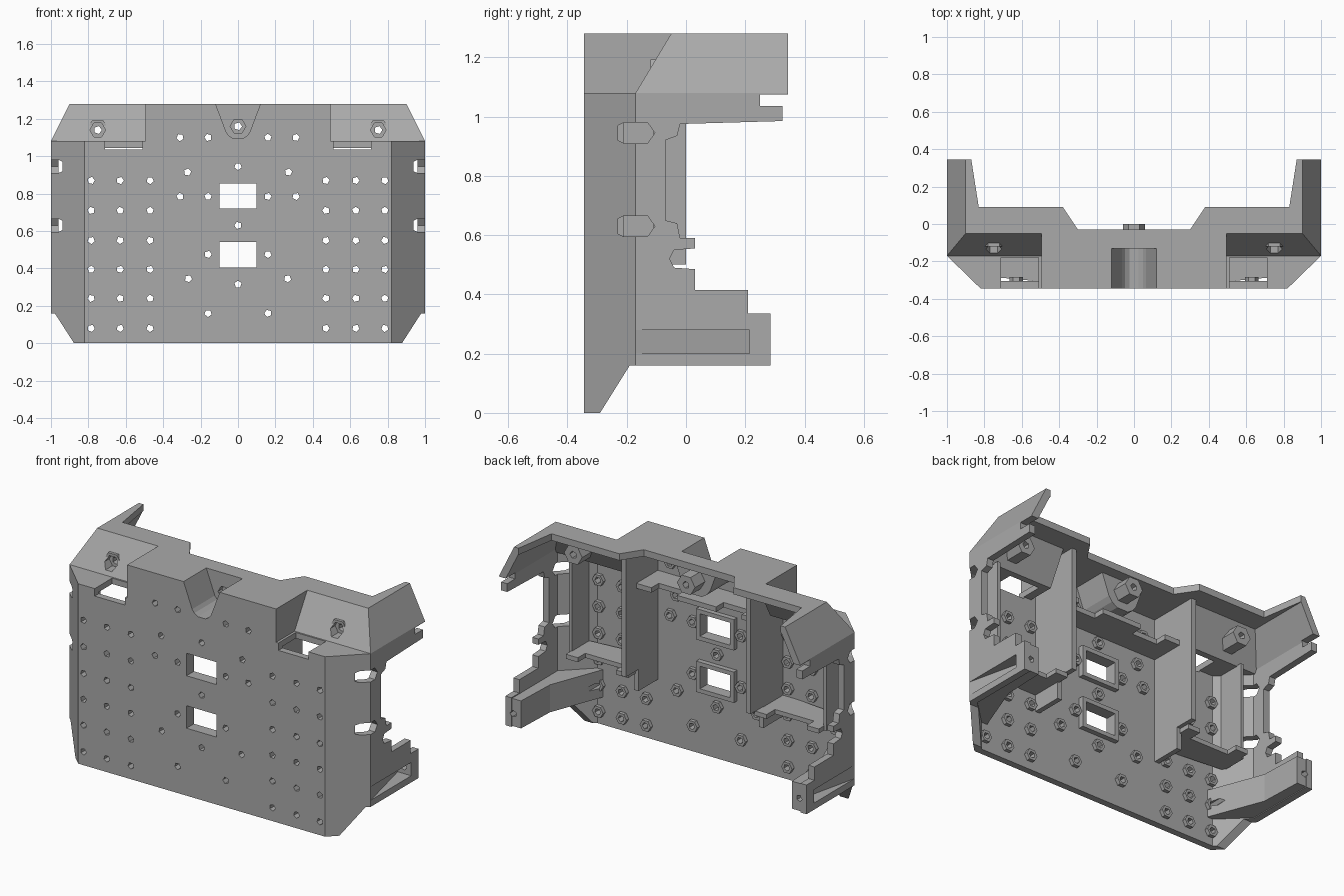
import bpy, bmesh, math

if "Cube" in bpy.data.objects:
    bpy.data.objects.remove(bpy.data.objects["Cube"])

GREY = bpy.data.materials.new("plain_grey")
GREY.diffuse_color = (0.4, 0.4, 0.4, 1)
GREY.use_nodes = True
GREY.node_tree.nodes["Principled BSDF"].inputs["Base Color"].default_value = GREY.diffuse_color
T = 0.04          # wall thickness
FRONT = -0.345    # outer face of the front plate
IN = FRONT + T    # inner face of the front plate


def solid(name, pieces):
    """One object from extruded polygons: (axis, points, start, end)."""
    bm = bmesh.new()
    for axis, pts, a, b in pieces:
        put = {'x': lambda p, q, d: (d, p, q),
               'y': lambda p, q, d: (p, d, q),
               'z': lambda p, q, d: (p, q, d)}[axis]
        lo = [bm.verts.new(put(p, q, a)) for p, q in pts]
        hi = [bm.verts.new(put(p, q, b)) for p, q in pts]
        bm.faces.new(lo)
        bm.faces.new(hi[::-1])
        n = len(pts)
        for i in range(n):
            j = (i + 1) % n
            bm.faces.new((lo[j], lo[i], hi[i], hi[j]))
    bmesh.ops.recalc_face_normals(bm, faces=bm.faces)
    me = bpy.data.meshes.new(name)
    bm.to_mesh(me)
    bm.free()
    me.materials.append(GREY)
    ob = bpy.data.objects.new(name, me)
    bpy.context.collection.objects.link(ob)
    return ob


def both(pieces):
    """The pieces plus their mirror images across x = 0."""
    out = list(pieces)
    for axis, pts, a, b in pieces:
        if axis == 'x':
            out.append((axis, pts, -a, -b))
        else:
            out.append((axis, [(-p, q) for p, q in pts], a, b))
    return out


def sym(pts):
    """Close a right-hand half outline with its mirror image."""
    return pts + [(-p, q) for p, q in reversed(pts)]


def rect(p0, p1, q0, q1):
    return [(p0, q0), (p1, q0), (p1, q1), (p0, q1)]


def ngon(x, z, r, n=6, turn=0.0):
    return [(x + r * math.cos(turn + i * math.tau / n),
             z + r * math.sin(turn + i * math.tau / n)) for i in range(n)]


def combine(ob, other, op='DIFFERENCE', keep=False):
    m = ob.modifiers.new("bool", 'BOOLEAN')
    m.operation, m.solver, m.object = op, 'EXACT', other
    m.use_self = op == 'UNION'
    bpy.context.view_layer.objects.active = ob
    bpy.ops.object.modifier_apply(modifier=m.name)
    if not keep:
        bpy.data.objects.remove(other)


# outer hull: plan outline with the sloping upper side edges cut off
shell = solid("cover_shell", [('z', sym([(0.82, FRONT), (1, -0.17), (1, 0.345), (0.87, 0.345),
                                         (0.83, 0.09), (0.38, 0.09), (0.3, -0.03)]), 0, 1.28)])
combine(shell, solid("side_slope_cut", both([('y', [(0.9, 1.28), (1, 1.08), (1.1, 1.08), (1.1, 1.4),
                                                    (0.9, 1.4)], -1, 1)])))


def pockets(grow):
    g = grow
    corner = [(-0.5, 1.08 - g), (-0.17 + g * .8, 1.08 - g), (-0.05 + g, 1.28),
              (-0.05 + g, 1.4), (-0.5, 1.4)]
    return solid("corner_pockets", both([('x', corner, 0.495 - g, 1.2)]))


def notch(grow):
    g = grow
    r = 0.07 + g
    arc = [(r * math.cos(a), 1.16 - r * math.sin(a)) for a in (0.45, 0.8, 1.2)]
    vee = sym([(0.13 + g, 1.4), (0.12 + g, 1.28)] + arc)
    return solid("centre_notch", [('y', vee, -0.5, -0.13 + g)])


# hollow interior, leaving walls around the corner pockets and centre notch
cavity = solid("cavity", [('z', sym([(0.803, IN), (0.96, -0.153), (0.96, 1)]), -0.5, 1.24)])
combine(cavity, solid("cavity_slope", both([('y', [(0.873, 1.24), (0.96, 1.066), (1.2, 1.066), (1.2, 1.5),
                                                   (0.873, 1.5)], -1, 1.5)])))
combine(cavity, pockets(0.035))
combine(cavity, notch(0.035))
combine(shell, cavity)
combine(shell, pockets(0))
combine(shell, notch(0))

# stepped rear edge of the side walls, with the lower clip slot
edge = [(-0.29, -0.1), (-0.29, 0), (-0.19, 0.16), (0.285, 0.16), (0.285, 0.335), (0.21, 0.335), (0.21, 0.415),
        (0.03, 0.415), (0.03, 0.485), (-0.04, 0.49), (-0.055, 0.52), (-0.04, 0.55), (0.03, 0.555),
        (0.03, 0.59), (-0.02, 0.59), (-0.03, 0.64), (-0.07, 0.65), (-0.07, 0.92), (-0.03, 0.935),
        (-0.02, 0.975), (0.325, 0.985), (0.325, 1.075), (1, 1.075), (1, -0.1)]
combine(shell, solid("rear_edge_cut", both([('x', edge, 0.815, 1.2)])))

# lower mounting arms
arm = [(0.80, -0.325), (0.985, -0.16), (0.985, 0.28), (0.9, 0.28), (0.89, 0.02), (0.76, -0.32)]
arms = solid("lower_arms", both([('z', arm, 0.165, 0.33)]))
combine(shell, arms, 'UNION')

# openings in the side walls and pocket floors
openings = [('x', rect(0.25, 0.5, 1.035, 1.075), 0.9, 1.2),
            ('z', [(1.0, -0.17), (1.2, -0.17), (1.2, 0.215), (0.91, 0.215)], 0.2, 0.28),
            ('z', rect(0.51, 0.71, -0.5, -0.18), 1.035, 1.2)]
for z in (0.945, 0.63):
    openings.append(('x', [(-0.23, z - .025), (-0.21, z - .035), (-0.13, z - .035), (-0.105, z),
                           (-0.13, z + .035), (-0.21, z + .035), (-0.23, z + .025)], 0.9, 1.2))
combine(shell, solid("openings", both(openings)))

# inner dividers, battery ledges and ribs
inner = both([
    ('x', [(IN - .01, 0.37), (IN - .01, 1.25), (0.0, 1.25), (0.0, 0.5), (-0.12, 0.5), (-0.12, 0.37)], 0.4, 0.43),
    ('z', [(0.42, IN - .01), (0.84, IN + .03), (0.84, -0.06), (0.76, -0.06), (0.76, -0.13), (0.5, -0.13),
           (0.5, -0.05), (0.42, -0.05)], 0.47, 0.497),
    ('x', rect(-0.29, -0.11, 0.47, 1.05), 0.835, 0.855),
])
inner.append(('z', sym([(0.41, IN - .01), (0.41, -0.1), (0.3, -0.1), (0.3, -0.17), (0.13, -0.17),
                        (0.13, -0.1)]), 0.995, 1.025))
solid("inner_dividers", inner)

# grid and pattern of small vent holes in the front plate
spots = [(x, z) for x in (0.47, 0.63, 0.785) for z in (0.08, 0.24, 0.395, 0.55, 0.71, 0.87)]
spots += [(0.16, 1.1), (0.31, 1.1), (0.27, 0.915), (0.31, 0.785), (0.16, 0.785),
          (0.16, 0.475), (0.265, 0.345), (0.16, 0.16)]
spots = spots + [(-x, z) for x, z in spots] + [(0, 0.945), (0, 0.63), (0, 0.315)]
bosses = solid("hole_bosses", [('y', ngon(x, z, 0.036), IN - 0.005, IN + 0.022) for x, z in spots])
holes = solid("hole_cut", [('y', ngon(x, z, 0.02, 5, x * 7 + z * 5), -0.5, -0.2) for x, z in spots])
combine(shell, holes, keep=True)
combine(bosses, holes)

# two rectangular windows with raised rims at the back
windows = [(0.72, 0.855), (0.405, 0.54)]
rims = solid("window_rims", [('y', rect(-0.125, 0.125, a - .025, b + .025), IN - 0.005, IN + 0.03)
                             for a, b in windows])
panes = solid("window_cut", [('y', rect(-0.1, 0.1, a, b), -0.5, -0.2) for a, b in windows])
combine(shell, panes, keep=True)
combine(rims, panes)

# hexagonal screw posts behind the pockets, with recessed heads and through holes
posts = [(0.75, 1.14, -0.12), (-0.75, 1.14, -0.12), (0, 1.16, -0.12)]
post = solid("screw_posts", [('y', ngon(x, z, 0.06), y, 0.0) for x, z, y in posts])
heads = solid("head_cut", [('y', ngon(x, z, 0.042), -0.6, y + 0.03) for x, z, y in posts])
bores = solid("bore_cut", [('y', ngon(x, z, 0.022, 5), -0.6, 0.03) for x, z, y in posts]
              + both([('y', ngon(0.95, 0.24, 0.02, 5), 0.19, 0.4)]))
for cutter in (heads, bores):
    combine(shell, cutter, keep=True)
    combine(post, cutter)
